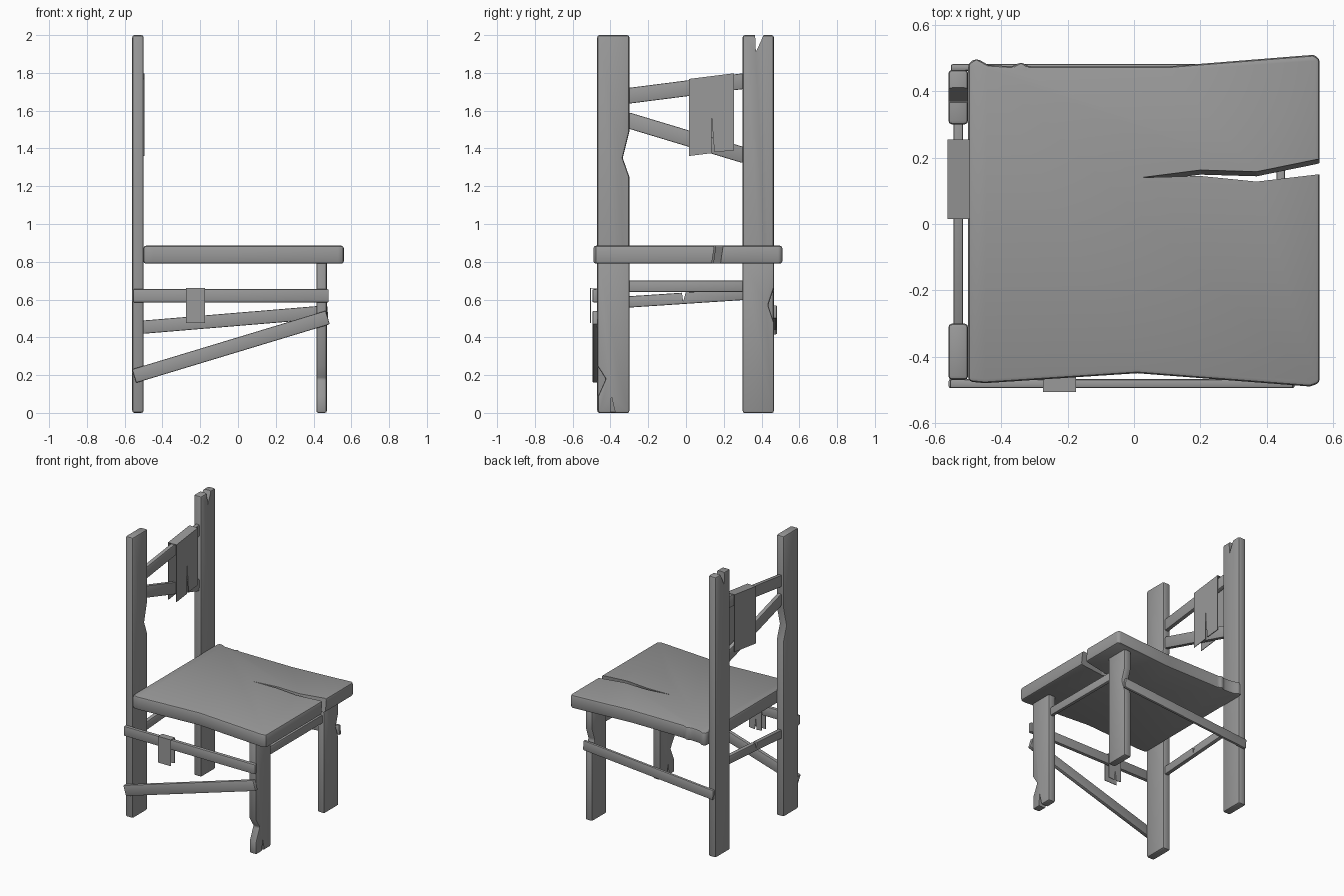
import bpy, bmesh
from mathutils import Vector

cube = bpy.data.objects.get("Cube")
if cube:
    bpy.data.objects.remove(cube, do_unlink=True)

wood = bpy.data.materials.new("grey_wood")
wood.use_nodes = True
GREY = (0.32, 0.32, 0.32, 1)
wood.diffuse_color = GREY
wood.node_tree.nodes["Principled BSDF"].inputs["Base Color"].default_value = GREY


def place(axis, a, b, d):
    """Put profile point (a, b) at depth d along the axis."""
    return {"x": (d, a, b), "y": (a, d, b), "z": (a, b, d)}[axis]


def prism(name, axis, pts, lo, hi, bevel=0.0, skew=0.0):
    """Extrude a profile along an axis; skew slides the low cap sideways."""
    bm = bmesh.new()
    low = [bm.verts.new(place(axis, a, b + skew, lo)) for a, b in pts]
    high = [bm.verts.new(place(axis, a, b, hi)) for a, b in pts]
    bm.faces.new(low)
    bm.faces.new(high)
    for i in range(len(pts)):
        j = (i + 1) % len(pts)
        bm.faces.new((low[i], low[j], high[j], high[i]))
    bmesh.ops.recalc_face_normals(bm, faces=bm.faces)
    mesh = bpy.data.meshes.new(name)
    bm.to_mesh(mesh)
    bm.free()
    mesh.materials.append(wood)
    ob = bpy.data.objects.new(name, mesh)
    bpy.context.collection.objects.link(ob)
    if bevel:
        mod = ob.modifiers.new("worn_edges", "BEVEL")
        mod.width = bevel
        mod.segments = 2
        mod.limit_method = "ANGLE"
        mod.angle_limit = 0.6
        finish(ob, mod)
        bpy.ops.object.shade_smooth_by_angle(angle=0.6)
    return ob


def finish(ob, mod):
    bpy.ops.object.select_all(action="DESELECT")
    bpy.context.view_layer.objects.active = ob
    ob.select_set(True)
    bpy.ops.object.modifier_apply(modifier=mod.name)


def crack(ob, axis, pts, lo, hi, skew=0.0):
    """Cut a splintered wedge out of a part."""
    cutter = prism("crack_cutter", axis, pts, lo, hi, skew=skew)
    cutter.hide_render = True
    mod = ob.modifiers.new("crack", "BOOLEAN")
    mod.operation = "DIFFERENCE"
    mod.solver = "EXACT"
    mod.object = cutter
    finish(ob, mod)
    bpy.data.objects.remove(cutter, do_unlink=True)


def bar(name, axis, p, q, width, lo, hi):
    """Straight board between two profile points."""
    p, q = Vector(p), Vector(q)
    side = (q - p).normalized().orthogonal() * width / 2
    return prism(name, axis, [p - side, q - side, q + side, p + side], lo, hi, 0.006)


def drape(name, axis, panel, back, lo, hi):
    """Thin sheet folded over a bar: two hanging panels and a top fold."""
    t = 0.004
    prism(name + "_outer", axis, panel, lo, lo + t)
    prism(name + "_inner", axis, back, hi - t, hi)
    (a, za), (b, zb) = panel[-1], panel[-2]
    prism(name + "_fold", axis, [(a, za - t), (b, zb - t), (b, zb), (a, za)], lo, hi)


# Tall back posts
BACK = (-0.56, -0.50)
prism("right_back_post", "x",
      [(-0.47, 0), (-0.30, 0), (-0.30, 1.25), (-0.335, 1.35), (-0.30, 1.49),
       (-0.30, 2), (-0.47, 2)], *BACK, 0.012)
post = prism("left_back_post", "x",
             [(0.30, 0), (0.465, 0), (0.465, 2), (0.30, 2)], *BACK, 0.012)
crack(post, "x", [(0.365, 2.02), (0.37, 1.91), (0.42, 2.02)], -0.6, -0.45)

# Front legs
FRONT = (0.415, 0.47)
leg = prism("right_front_leg", "x",
            [(-0.465, 0), (-0.30, 0), (-0.30, 0.8), (-0.47, 0.8), (-0.47, 0.25),
             (-0.425, 0.18), (-0.465, 0.09)], *FRONT, 0.01)
crack(leg, "x", [(-0.402, -0.02), (-0.395, 0.09), (-0.37, -0.02)], 0.4, 0.5)
prism("left_front_leg", "x",
      [(0.30, 0), (0.465, 0), (0.465, 0.48), (0.435, 0.57), (0.465, 0.66),
       (0.465, 0.8), (0.30, 0.8)], *FRONT, 0.01)

# Seat board with a split running in from the front edge
seat = prism("seat", "z",
             [(-0.50, -0.475), (-0.45, -0.48), (0.01, -0.45), (0.53, -0.49),
              (0.56, -0.48), (0.56, 0.50), (0.54, 0.51), (0.10, 0.475),
              (-0.32, 0.475), (-0.34, 0.49), (-0.365, 0.475), (-0.44, 0.48),
              (-0.475, 0.50), (-0.50, 0.485)], 0.79, 0.885, 0.014)
crack(seat, "z",
      [(0.02, 0.145), (0.20, 0.15), (0.37, 0.133), (0.60, 0.16),
       (0.60, 0.21), (0.37, 0.163), (0.20, 0.168)], 0.75, 0.92, -0.025)

# Side stretchers
bar("right_upper_stretcher", "y", (-0.555, 0.62), (0.48, 0.62), 0.07, -0.495, -0.468)
bar("right_lower_stretcher", "y", (-0.55, 0.195), (0.475, 0.505), 0.075, -0.495, -0.468)
bar("left_stretcher", "y", (-0.55, 0.45), (0.475, 0.535), 0.07, 0.462, 0.482)

# Cross stretchers
bar("front_cross_stretcher", "x", (-0.31, 0.67), (0.31, 0.67), 0.06, 0.43, 0.455)
rail = bar("back_cross_stretcher", "x", (-0.31, 0.587), (0.31, 0.628), 0.06, -0.545, -0.515)
crack(rail, "x", [(-0.025, 0.66), (-0.015, 0.59), (0.005, 0.66)], -0.6, -0.45)

# Crooked back slats
bar("upper_back_slat", "x", (-0.31, 1.678), (0.31, 1.757), 0.083, -0.545, -0.515)
bar("lower_back_slat", "x", (-0.31, 1.55), (0.31, 1.363), 0.083, -0.545, -0.515)

# Torn patches folded over the slats and the stretcher
torn = [(0.015, 1.36), (0.135, 1.375), (0.135, 1.575), (0.15, 1.38),
        (0.255, 1.39), (0.255, 1.798), (0.015, 1.768)]
whole = [(0.015, 1.36), (0.255, 1.39), (0.255, 1.798), (0.015, 1.768)]
drape("back_patch", "x", whole, torn, -0.562, -0.495)
strip = [(-0.275, 0.475), (-0.175, 0.475), (-0.175, 0.662), (-0.275, 0.662)]
split = [(-0.275, 0.48), (-0.235, 0.475), (-0.228, 0.55), (-0.22, 0.475),
         (-0.175, 0.48), (-0.175, 0.662), (-0.275, 0.662)]
drape("stretcher_patch", "y", strip, split, -0.507, -0.46)
